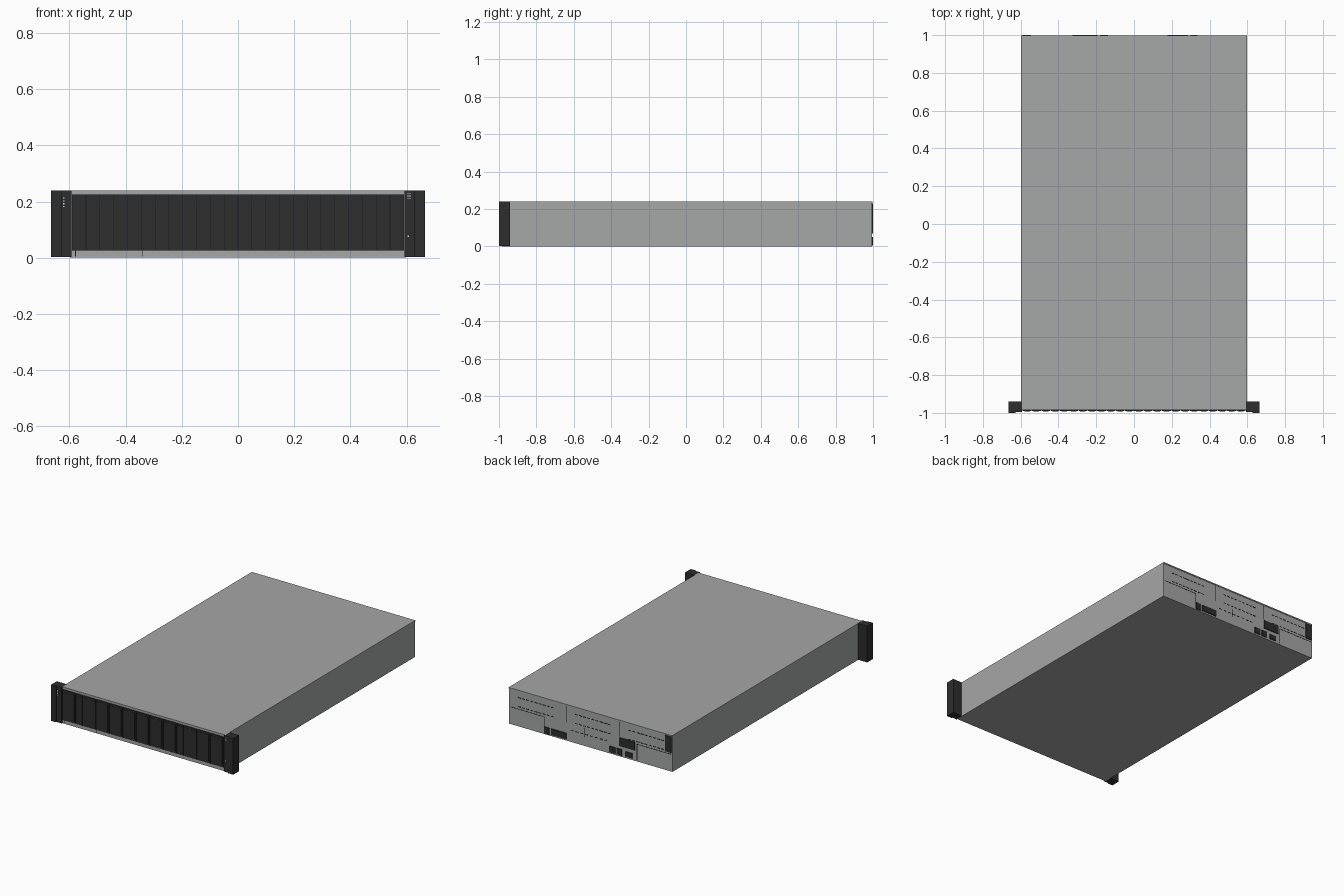
import bpy
import bmesh
from mathutils import Matrix, Vector

old = bpy.data.objects.get("Cube")
if old:
    bpy.data.objects.remove(old, do_unlink=True)


def material(name, rgb):
    m = bpy.data.materials.new(name)
    m.use_nodes = True
    m.diffuse_color = (*rgb, 1)
    m.node_tree.nodes["Principled BSDF"].inputs["Base Color"].default_value = (*rgb, 1)
    return m


STEEL = material("steel grey", (0.38, 0.385, 0.39))
DARK = material("dark plastic", (0.027, 0.027, 0.027))
BLACK = material("gap black", (0.01, 0.01, 0.01))
WHITE = material("mark white", (0.7, 0.7, 0.7))


def boxes(name, mat, spans):
    """One object made of boxes, each given as (x0, x1, y0, y1, z0, z1)."""
    bm = bmesh.new()
    for x0, x1, y0, y1, z0, z1 in spans:
        centre = Vector((x0 + x1, y0 + y1, z0 + z1)) / 2
        size = (abs(x1 - x0), abs(y1 - y0), abs(z1 - z0), 1)
        bmesh.ops.create_cube(bm, size=1, matrix=Matrix.Translation(centre) @ Matrix.Diagonal(size))
    mesh = bpy.data.meshes.new(name)
    bm.to_mesh(mesh)
    bm.free()
    mesh.materials.append(mat)
    ob = bpy.data.objects.new(name, mesh)
    bpy.context.collection.objects.link(ob)
    return ob


# Chassis and its lid, which overhangs the back slightly
FRONT, BACK, HALF, TOP = -0.985, 0.994, 0.597, 0.24
boxes("chassis", STEEL, [(-HALF, HALF, FRONT, BACK, 0, TOP - 0.008)])
boxes("lid", STEEL, [(-HALF, HALF, FRONT, BACK + 0.003, TOP - 0.008, TOP)])

# Drive bay: black backing and a row of carriers with a latch on each
LOW, HIGH, COUNT = 0.025, 0.225, 24
boxes("bay_backing", BLACK, [(-0.59, 0.59, FRONT - 0.001, FRONT, LOW, HIGH)])
pitch = 1.18 / COUNT
carriers, latches = [], []
for i in range(COUNT):
    x = -0.59 + i * pitch
    carriers.append((x + 0.001, x + pitch - 0.001, FRONT - 0.006, FRONT, LOW, HIGH))
    latches.append((x + 0.01, x + pitch - 0.01, FRONT - 0.008, FRONT - 0.005, LOW + 0.012, HIGH - 0.012))
boxes("drive_carriers", DARK, carriers)
boxes("drive_latches", DARK, latches)

# Seams in the lower front rail
boxes("front_rail_seams", BLACK, [(x, x + 0.003, FRONT - 0.001, FRONT, 0.004, LOW) for x in (-0.58, -0.342)])

# Rack ears with a raised outer cap
for side, label in ((-1, "right"), (1, "left")):
    boxes(label + "_ear", DARK, [
        (side * 0.592, side * 0.665, -0.994, -0.94, 0.002, TOP),
        (side * 0.628, side * 0.665, -1.0, -0.99, 0.002, TOP)])

# Status marks on the ears
boxes("status_lights", WHITE, [(-0.623, -0.618, -0.996, -0.993, z, z + 0.004)
                               for z in (0.18, 0.19, 0.2, 0.21)])
boxes("ear_symbols", WHITE, [(0.601, 0.615, -0.996, -0.993, z, z + 0.003) for z in (0.21, 0.218, 0.226)]
      + [(0.603, 0.609, -0.996, -0.993, 0.074, 0.079)])

# Rear connectors, given by x and z spans
ports = [
    (-0.59, -0.546, 0.125, 0.23),
    (-0.325, -0.21, 0.07, 0.125),
    (-0.18, -0.137, 0.01, 0.05),
    (-0.23, -0.193, 0.01, 0.05),
    (-0.305, -0.255, 0.012, 0.045),
    (0.30, 0.337, 0.006, 0.05),
    (0.177, 0.286, 0.01, 0.05),
]
boxes("rear_ports", DARK, [(a, b, BACK, 1.0, c, d) for a, b, c, d in ports])

# Panel seams on the back: power supply frames and slot dividers
seams = [(0.175, 0.179, 0.12, 0.23), (0.044, 0.047, 0.055, 0.113), (-0.21, -0.207, 0.13, 0.23)]
for s in (-1, 1):
    seams += [(s * 0.337, s * 0.341, 0.008, 0.115), (s * 0.337, s * 0.585, 0.112, 0.115)]
boxes("rear_seams", BLACK, [(a, b, BACK, BACK + 0.001, c, d) for a, b, c, d in seams])

# Slotted vents in three banks
slots = []
for start in (0.27, -0.145, -0.535):
    for z in (0.187, 0.128):
        for i in range(9):
            x = start + i * 0.03
            slots.append((x, x + 0.02, BACK, BACK + 0.001, z, z + 0.005))
for i in range(8):
    x = -0.12 + i * 0.035
    slots.append((x, x + 0.02, BACK, BACK + 0.001, 0.075, 0.08))
boxes("rear_vents", BLACK, slots)
